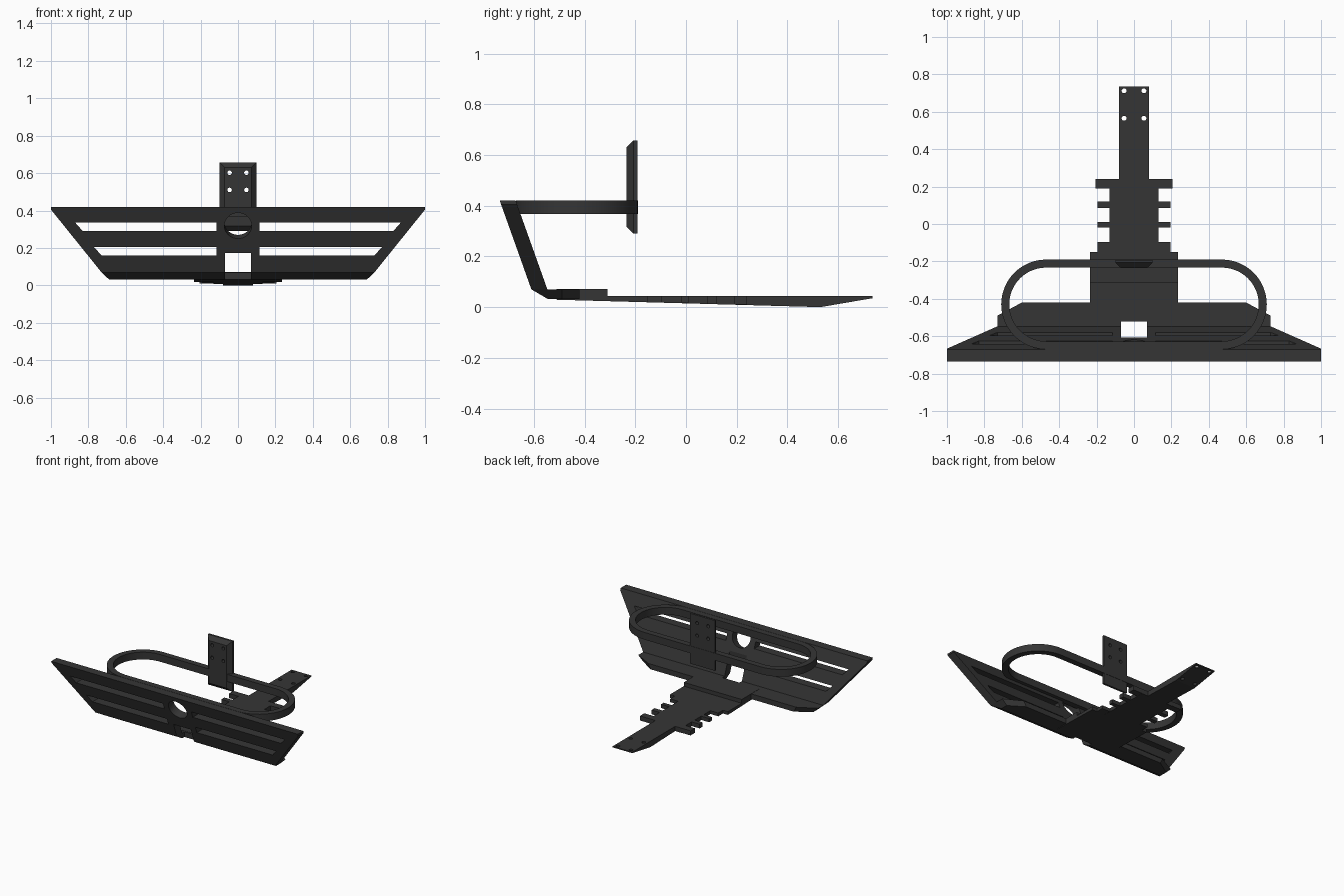
import bpy, bmesh, math
from mathutils import Matrix

if "Cube" in bpy.data.objects:
    bpy.data.objects.remove(bpy.data.objects["Cube"])

mat = bpy.data.materials.new("charcoal")
mat.diffuse_color = (0.036, 0.036, 0.036, 1)
mat.use_nodes = True
mat.node_tree.nodes["Principled BSDF"].inputs["Base Color"].default_value = mat.diffuse_color


def finish(name, bm):
    bmesh.ops.recalc_face_normals(bm, faces=bm.faces)
    me = bpy.data.meshes.new(name)
    bm.to_mesh(me)
    bm.free()
    me.materials.append(mat)
    ob = bpy.data.objects.new(name, me)
    bpy.context.collection.objects.link(ob)
    return ob


def loft(bm, a, b):
    """Closed solid between two matching point loops."""
    va = [bm.verts.new(p) for p in a]
    vb = [bm.verts.new(p) for p in b]
    n = len(va)
    bm.faces.new(va)
    bm.faces.new(vb[::-1])
    for i in range(n):
        bm.faces.new((va[i], vb[i], vb[(i + 1) % n], va[(i + 1) % n]))


def solid(name, a, b):
    bm = bmesh.new()
    loft(bm, a, b)
    return finish(name, bm)


def box(name, x0, x1, y0, y1, z0, z1):
    c = [(x0, y0), (x1, y0), (x1, y1), (x0, y1)]
    return solid(name, [(x, y, z0) for x, y in c], [(x, y, z1) for x, y in c])


def rod(name, loc, r, depth, tilt):
    bm = bmesh.new()
    m = Matrix.Translation(loc) @ Matrix.Rotation(tilt, 4, 'X')
    bmesh.ops.create_cone(bm, cap_ends=True, segments=32, radius1=r, radius2=r,
                          depth=depth, matrix=m)
    return finish(name, bm)


def cut(ob, cutters):
    for c in cutters:
        mod = ob.modifiers.new("cut", 'BOOLEAN')
        mod.operation = 'DIFFERENCE'
        mod.solver = 'EXACT'
        mod.object = c
        bpy.context.view_layer.objects.active = ob
        bpy.ops.object.modifier_apply(modifier=mod.name)
        bpy.data.objects.remove(c)


def mirror_x(pts):
    return pts + [(-x, y) for x, y in reversed(pts)]


# Sloping front panel
def front_y(z):
    return -0.61 - (z - 0.07) * 0.357


outline = mirror_x([(0.73, 0.07), (1.0, 0.405), (1.0, 0.42)])
panel = solid("front_panel", [(x, front_y(z), z) for x, z in outline],
              [(x, front_y(z) + 0.063, z) for x, z in outline])
cutters = []
for z0, z1, xa, xb in ((0.29, 0.335, 0.83, 0.87), (0.16, 0.205, 0.73, 0.77)):
    for s in (-1, 1):
        prof = [(s * 0.115, z0), (s * xa, z0), (s * xb, z1), (s * 0.115, z1)]
        cutters.append(solid("slot_cutter", [(x, -0.9, z) for x, z in prof],
                             [(x, -0.45, z) for x, z in prof]))
cutters += [rod("round_cutter", (0, -0.672, 0.328), 0.073, 0.2, math.radians(-70.3)),
            box("window_cutter", -0.07, 0.07, -0.9, -0.52, 0.0, 0.172),
            box("window_back_cutter", -0.07, 0.07, -0.606, -0.52, 0.1, 0.235)]
cut(panel, cutters)

# Folded lower lip with chamfered front and back corners
plan = [(0.73, -0.61), (0.73, -0.49), (0.60, -0.42)]
low = [(0.69, -0.545), (0.69, -0.49), (0.58, -0.42)]
lip = solid("lower_lip", [(x, y, 0.032) for x, y in mirror_x(low)],
            [(x, y, 0.07) for x, y in mirror_x(plan)])
cut(lip, [box("lip_cutter", -0.07, 0.07, -0.8, -0.52, 0.0, 0.3)])


# Long centre beam with a wedge-shaped underside
def under(y):
    if y < 0.53:
        return 0.03 - (y + 0.54) / 1.07 * 0.03
    return (y - 0.53) / 0.205 * 0.035


def slab(bm, hw, y0, y1, top):
    def section(y):
        return [(-hw, y, under(y)), (hw, y, under(y)), (hw, y, top), (-hw, y, top)]
    loft(bm, section(y0), section(y1))


bm = bmesh.new()
slab(bm, 0.235, -0.51, -0.31, 0.071)
slab(bm, 0.235, -0.31, -0.15, 0.043)
slab(bm, 0.13, -0.15, 0.24, 0.043)
slab(bm, 0.08, 0.24, 0.53, 0.043)
finish("centre_beam", bm)

# Side teeth
for i, (y0, y1, hw) in enumerate(((-0.15, -0.095, 0.195), (-0.02, 0.01, 0.195),
                                  (0.085, 0.12, 0.195), (0.19, 0.24, 0.205))):
    for s in (-1, 1):
        x0, x1 = sorted((s * 0.13, s * hw))
        box(f"tooth_{i}", x0, x1, y0, y1, under(y0), 0.043)

# Tapered tail with mounting holes
bm = bmesh.new()
slab(bm, 0.08, 0.53, 0.735, 0.043)
tail = finish("tail", bm)
cut(tail, [rod("hole_cutter", (x, y, 0.02), 0.013, 0.2, 0)
           for x in (-0.053, 0.053) for y in (0.565, 0.712)])

# Horizontal oval hoop
def oval(r):
    pts = []
    for cx, a0 in ((0.47, -90), (-0.47, 90)):
        for i in range(25):
            a = math.radians(a0 + 180 * i / 24)
            pts.append((cx + r * math.cos(a), -0.43 + r * math.sin(a)))
    return pts


bm = bmesh.new()
rings = [[bm.verts.new((x, y, z)) for x, y in oval(r)]
         for r, z in ((0.24, 0.367), (0.24, 0.42), (0.197, 0.42), (0.197, 0.367))]
for k in range(4):
    a, b = rings[k], rings[(k + 1) % 4]
    for i in range(len(a)):
        j = (i + 1) % len(a)
        bm.faces.new((a[i], a[j], b[j], b[i]))
hoop = finish("hoop", bm)
bpy.ops.object.select_all(action='DESELECT')
hoop.select_set(True)
bpy.context.view_layer.objects.active = hoop
bpy.ops.object.shade_smooth_by_angle(angle=math.radians(30))

# Upright mounting plate, bevelled towards the front
def rect(hw, y, z0, z1):
    return [(-hw, y, z0), (hw, y, z0), (hw, y, z1), (-hw, y, z1)]


bm = bmesh.new()
loft(bm, rect(0.1, -0.192, 0.29, 0.658), rect(0.1, -0.207, 0.29, 0.658))
loft(bm, rect(0.1, -0.207, 0.29, 0.658), rect(0.072, -0.235, 0.318, 0.63))
bmesh.ops.remove_doubles(bm, verts=bm.verts, dist=1e-5)
inner = [f for f in bm.faces if all(abs(v.co.y + 0.207) < 1e-4 for v in f.verts)]
bmesh.ops.delete(bm, geom=inner, context='FACES_ONLY')
plate = finish("mounting_plate", bm)
cut(plate, [rod("hole_cutter", (x, -0.21, z), 0.012, 0.2, math.pi / 2)
            for x in (-0.045, 0.045) for z in (0.51, 0.602)])
